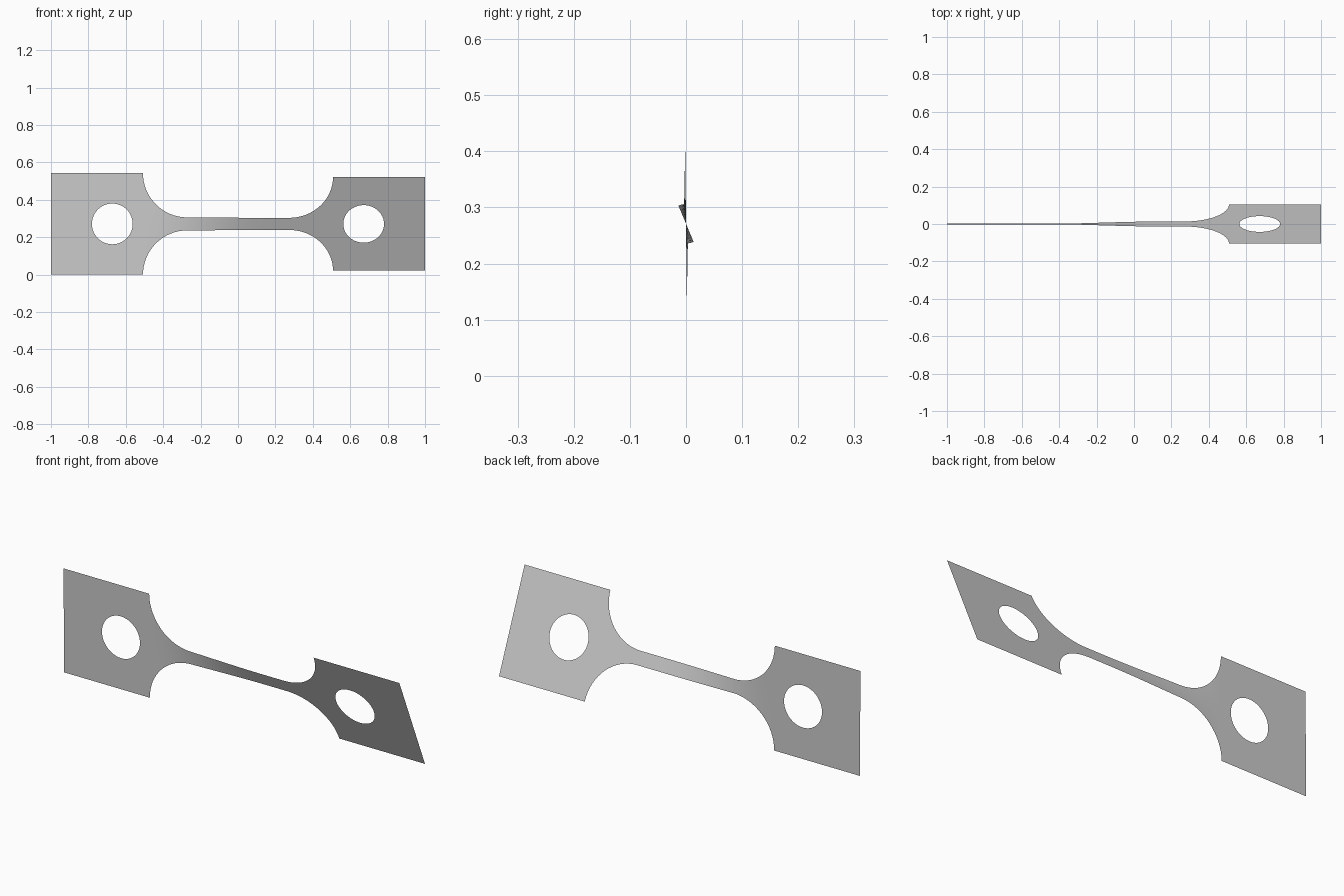
import bpy, bmesh
from math import sin, cos, pi, sqrt, radians

cube = bpy.data.objects.get("Cube")
if cube:
    bpy.data.objects.remove(cube)

HALF = 0.271            # half height of the end plates
HOLE_X, HOLE_R = 0.672, 0.109
FILLET_X, FILLET_R = 0.272, 0.236
TWIST = radians(22.8)


def half_width(x):
    """Outline: square plate, round fillet, narrow neck."""
    d = abs(x) - FILLET_X
    if d >= FILLET_R:
        return HALF
    return HALF - sqrt(FILLET_R ** 2 - max(d, 0) ** 2)


def hole(x):
    return sqrt(max(HOLE_R ** 2 - (abs(x) - HOLE_X) ** 2, 0))


def twist(x):
    """Angle grows along the neck, then stays constant on the far plate."""
    t = min(max((x + 0.5) / 0.65, 0), 1)
    return radians(0.6) + (TWIST - radians(0.6)) * t * t * (3 - 2 * t)


# Column positions for one half, mirrored for the other
half = [0.03 * i for i in range(10)]
half += [FILLET_X + FILLET_R * sin(pi / 2 * i / 16) for i in range(17)]
half += [HOLE_X - HOLE_R * cos(pi * i / 24) for i in range(25)]
half += [0.84, 0.92, 1.0]
half = sorted(set(half))
columns = [-x for x in reversed(half[1:])] + half

# Twisted sheet with two round holes, built as an upper and a lower strip
bm = bmesh.new()
ROWS = 6
for side in (1, -1):
    previous = None
    for x in columns:
        a, h, w = twist(x), hole(x), half_width(x)
        row = []
        for j in range(ROWS + 1):
            s = side * (h + (w - h) * j / ROWS)
            row.append(bm.verts.new((x, -s * sin(a), HALF + s * cos(a))))
        if previous:
            for j in range(ROWS):
                face = [previous[j], row[j], row[j + 1], previous[j + 1]]
                bm.faces.new(face if side > 0 else face[::-1])
        previous = row
bmesh.ops.remove_doubles(bm, verts=bm.verts, dist=0.0002)

mesh = bpy.data.meshes.new("twisted_sheet")
bm.to_mesh(mesh)
bm.free()
sheet = bpy.data.objects.new("twisted_sheet", mesh)
bpy.context.collection.objects.link(sheet)
mesh.shade_smooth()

# Plain grey
grey = bpy.data.materials.new("plain_grey")
grey.use_nodes = True
colour = (0.6, 0.6, 0.6, 1)
grey.diffuse_color = colour
grey.node_tree.nodes["Principled BSDF"].inputs["Base Color"].default_value = colour
mesh.materials.append(grey)
